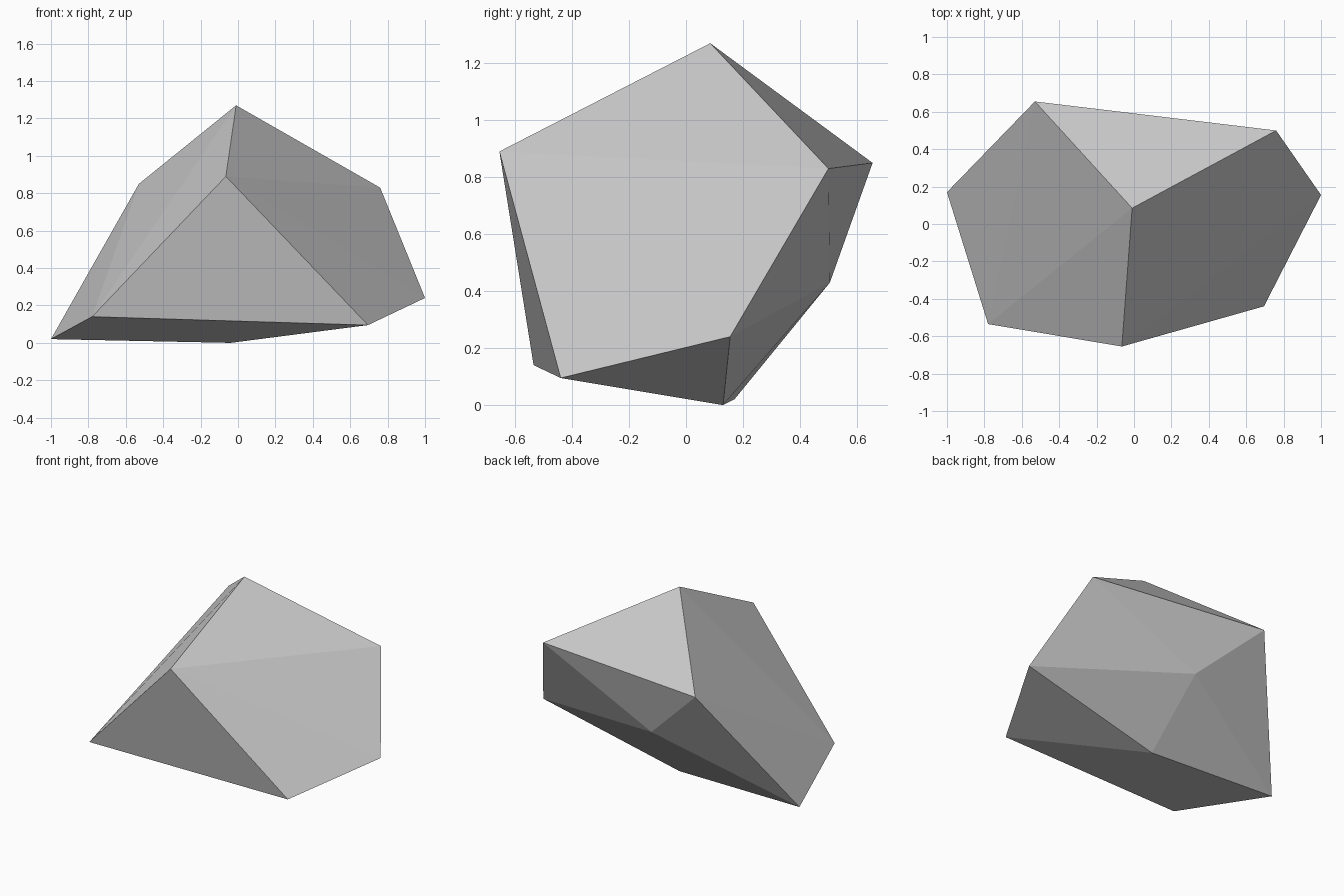
import bpy
import bmesh

cube = bpy.data.objects.get("Cube")
if cube:
    bpy.data.objects.remove(cube, do_unlink=True)

# Plain grey stone
stone = bpy.data.materials.new("grey_stone")
stone.use_nodes = True
grey = (0.6, 0.6, 0.6, 1.0)
stone.diffuse_color = grey
stone.node_tree.nodes["Principled BSDF"].inputs["Base Color"].default_value = grey

# Corners of the faceted rock
crown = [(-0.01, 0.085, 1.27), (-0.065, -0.655, 0.89), (-0.53, 0.655, 0.85), (0.76, 0.50, 0.83)]
waist = [(-0.085, 0.505, 0.43), (1.0, 0.155, 0.24)]
foot = [(-0.78, -0.535, 0.14), (0.695, -0.44, 0.095), (-1.0, 0.17, 0.02), (-0.04, 0.13, 0.0)]

# Rock: tight convex skin with flat facets
bm = bmesh.new()
for corner in crown + waist + foot:
    bm.verts.new(corner)
bmesh.ops.convex_hull(bm, input=bm.verts[:])
bmesh.ops.recalc_face_normals(bm, faces=bm.faces[:])
for face in bm.faces:
    face.smooth = False

mesh = bpy.data.meshes.new("rock")
bm.to_mesh(mesh)
bm.free()
mesh.materials.append(stone)
bpy.context.scene.collection.objects.link(bpy.data.objects.new("rock", mesh))
